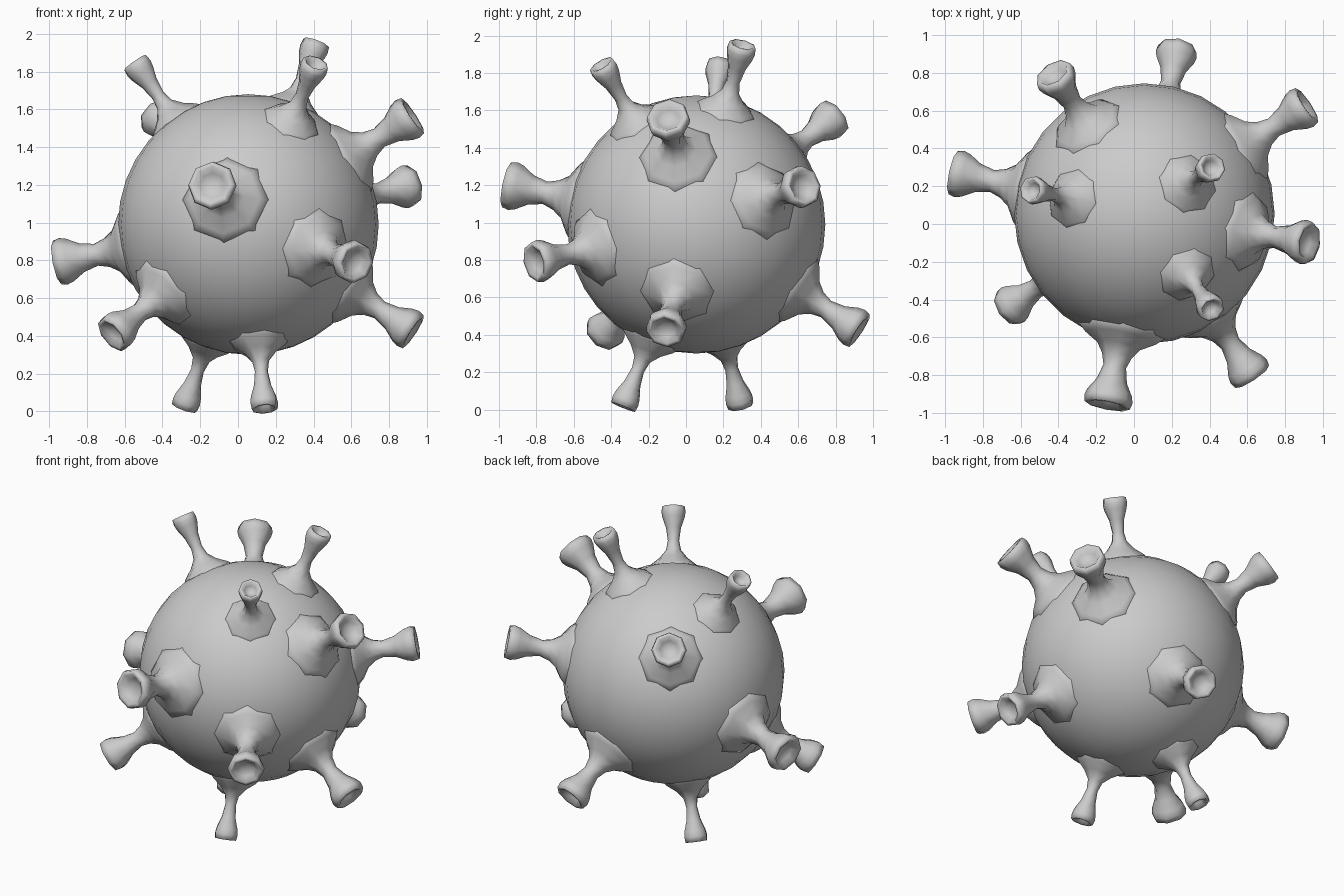
import bpy, bmesh, math
from mathutils import Vector

if "Cube" in bpy.data.objects:
    bpy.data.objects.remove(bpy.data.objects["Cube"])

CENTRE = Vector((0.055, 0.055, 0.99))

# Tip position and rim radius of every spike
SPIKES = [
    ((-0.14, -0.95, 1.20), 0.130), ((0.62, -0.80, 0.79), 0.115),
    ((-0.54, 0.18, 1.84), 0.075), ((0.41, -0.45, 1.84), 0.075),
    ((0.41, 0.30, 1.94), 0.078), ((0.93, -0.10, 1.57), 0.118),
    ((0.93, 0.64, 1.20), 0.115), ((0.93, -0.11, 0.42), 0.110),
    ((-0.95, 0.27, 0.79), 0.125), ((-0.66, -0.44, 0.41), 0.110),
    ((0.14, -0.33, 0.03), 0.075), ((-0.28, 0.29, 0.03), 0.075),
    ((-0.43, 0.80, 1.57), 0.110), ((0.23, 0.93, 0.42), 0.110),
]

# Spike profile: distance from the body centre, radius relative to the rim
PROFILE = [(0.61, 2.35), (0.685, 1.65), (0.73, 1.0), (0.78, 0.62), (0.84, 0.47),
           (0.92, 0.62), (0.985, 0.92), (1.02, 1.0), (1.055, 0.94),
           (1.055, 0.76), (1.025, 0.52), (1.01, 0.25)]
SIDES = 8


def finish(name, bm):
    mesh = bpy.data.meshes.new(name)
    bmesh.ops.recalc_face_normals(bm, faces=bm.faces[:])
    for f in bm.faces:
        f.smooth = True
    bm.to_mesh(mesh)
    bm.free()
    obj = bpy.data.objects.new(name, mesh)
    obj.location = CENTRE
    bpy.context.collection.objects.link(obj)
    return obj


def spike(name, tip, rim):
    bm = bmesh.new()
    rings = []
    for i, (d, k) in enumerate(PROFILE):
        # the foot of thin spikes stays broad
        r = k * (rim if i > 2 else 0.5 * rim + 0.05)
        rings.append([bm.verts.new((r * math.cos(2 * math.pi * s / SIDES),
                                    r * math.sin(2 * math.pi * s / SIDES), d))
                      for s in range(SIDES)])
    for a, b in zip(rings, rings[1:]):
        for s in range(SIDES):
            t = (s + 1) % SIDES
            bm.faces.new((a[s], a[t], b[t], b[s]))
    bm.faces.new(rings[-1])
    bm.faces.new(rings[0][::-1])
    obj = finish(name, bm)
    direction = Vector(tip) - CENTRE
    obj.rotation_mode = 'QUATERNION'
    obj.rotation_quaternion = direction.to_track_quat('Z', 'Y')


# Round body
body = bmesh.new()
bmesh.ops.create_uvsphere(body, u_segments=28, v_segments=18, radius=0.69)
finish("body", body)

# Flared spikes with dished ends
for n, (tip, rim) in enumerate(SPIKES, 1):
    spike(f"spike_{n}", tip, rim)
